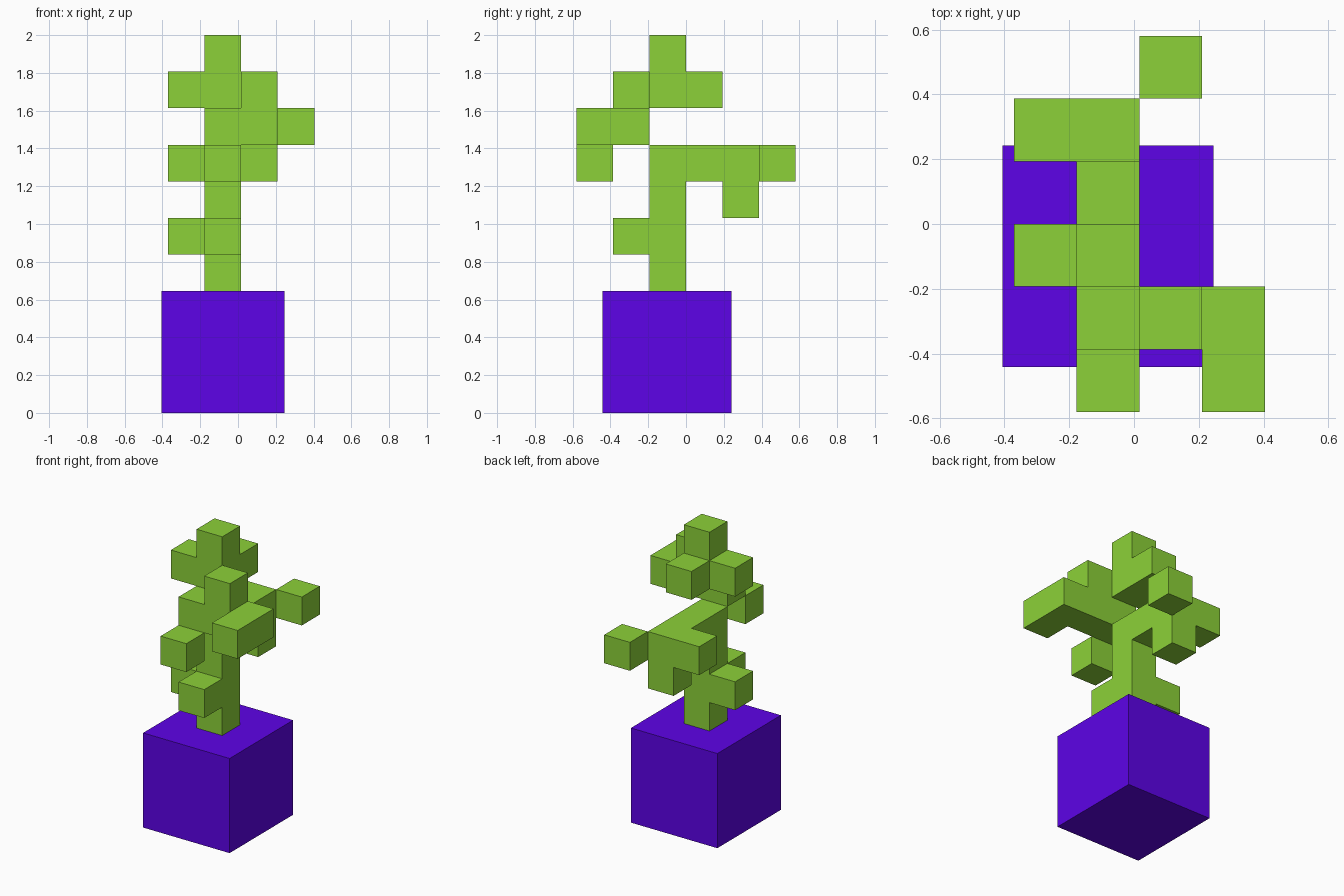
import bpy
from mathutils import Vector

cube = bpy.data.objects.get("Cube")
if cube:
    bpy.data.objects.remove(cube, do_unlink=True)


def make_material(name, rgb):
    mat = bpy.data.materials.new(name)
    mat.use_nodes = True
    mat.diffuse_color = (*rgb, 1)
    mat.node_tree.nodes["Principled BSDF"].inputs["Base Color"].default_value = (*rgb, 1)
    return mat


def box(name, low, high, mat):
    low, high = Vector(low), Vector(high)
    bpy.ops.mesh.primitive_cube_add(size=1, location=(low + high) / 2)
    obj = bpy.context.object
    obj.name = name
    obj.scale = high - low
    bpy.ops.object.transform_apply(location=False, rotation=False, scale=True)
    obj.data.materials.append(mat)
    return obj


leaf_green = make_material("leaf green", (0.262, 0.64, 0.04))
pot_purple = make_material("pot purple", (0.118, 0.001, 0.86))

# Square pot
POT_TOP = 0.645
box("pot", (-0.406, -0.442, 0), (0.246, 0.242, POT_TOP), pot_purple)

# Plant blocks sit on a regular cell grid, with the trunk at column (0, 0)
CELL = (2 - POT_TOP) / 7
ORIGIN = Vector((-0.177, -CELL, POT_TOP))


def blocks(name, first, last=None):
    """One straight run of cells, from the first cell to the last."""
    last = last or first
    box(name, ORIGIN + Vector(first) * CELL,
        ORIGIN + (Vector(last) + Vector((1, 1, 1))) * CELL, leaf_green)


# Trunk with its two low buds
blocks("trunk", (0, 0, 0), (0, 0, 3))
blocks("low_front_bud", (0, -1, 1))
blocks("low_side_bud", (-1, 0, 1))

# Rear branch
blocks("rear_branch", (0, 1, 3), (0, 2, 3))
blocks("rear_side_bud", (-1, 2, 3))
blocks("rear_hanging_bud", (0, 2, 2))
blocks("rear_tip", (1, 3, 3))

# Front branch
blocks("front_branch", (0, -1, 4), (1, -1, 4))
blocks("front_branch_end", (2, -2, 4), (2, -1, 4))
blocks("front_upper_bud", (1, -1, 5))
blocks("front_tip", (0, -2, 3))

# Crown
blocks("crown", (0, 0, 5), (0, 0, 6))
blocks("crown_side_bud", (-1, 0, 5))
blocks("crown_rear_bud", (0, 1, 5))
